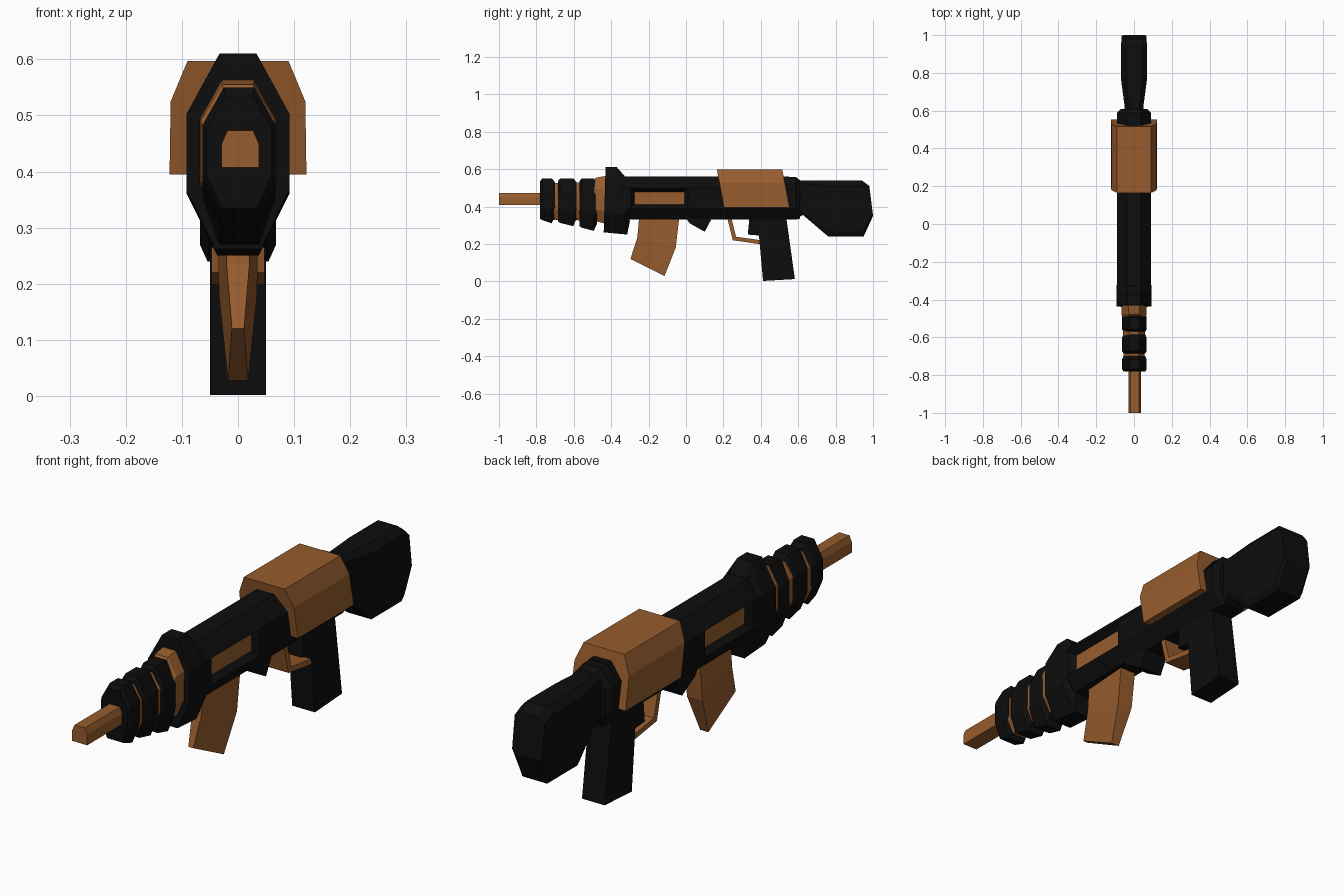
import bpy
import bmesh

cube = bpy.data.objects.get("Cube")
if cube:
    bpy.data.objects.remove(cube, do_unlink=True)


def material(name, rgb):
    mat = bpy.data.materials.new(name)
    mat.use_nodes = True
    mat.diffuse_color = (*rgb, 1)
    mat.node_tree.nodes["Principled BSDF"].inputs["Base Color"].default_value = (*rgb, 1)
    return mat


BLACK = material("matte black", (0.004, 0.004, 0.004))
BROWN = material("copper brown", (0.31, 0.108, 0.027))


def finish(name, bm, *mats):
    bmesh.ops.recalc_face_normals(bm, faces=bm.faces[:])
    mesh = bpy.data.meshes.new(name)
    bm.to_mesh(mesh)
    bm.free()
    for mat in mats:
        mesh.materials.append(mat)
    obj = bpy.data.objects.new(name, mesh)
    bpy.context.collection.objects.link(obj)
    return obj


def loft(rings):
    """Skin a list of equal-length closed rings and cap both ends."""
    bm = bmesh.new()
    loops = [[bm.verts.new(p) for p in ring] for ring in rings]
    for a, b in zip(loops, loops[1:]):
        for i in range(len(a)):
            j = (i + 1) % len(a)
            bm.faces.new((a[i], a[j], b[j], b[i]))
    bm.faces.new(loops[0])
    bm.faces.new(loops[-1])
    bmesh.ops.recalc_face_normals(bm, faces=bm.faces[:])
    return bm


def octagon(y, hw, z0, z1, top=0.42, bottom=0.55, cut=0.27, lean=0, cx=0):
    """Symmetric eight-sided section; lean pushes the lower end along y."""
    h = z1 - z0
    half = [(top * hw, z1), (hw, z1 - cut * h), (hw, z0 + cut * h), (bottom * hw, z0)]
    pts = half + [(-x, z) for x, z in reversed(half)]
    return [(x + cx, y + lean * (z1 - z) / h, z) for x, z in pts]


def prism(name, profile, hw, mat):
    return finish(name, loft([[(s * hw, y, z) for y, z in profile] for s in (-1, 1)]), mat)


# Receiver with a sunken brown window on each side
bm = loft([octagon(y, 0.09, 0.33, 0.56) for y in (-0.4, -0.295, 0.01, 0.55)])
windows = [f for f in bm.faces if abs(f.normal.x) > 0.9
           and -0.2 < f.calc_center_median().y < -0.1]
for face in windows:
    bmesh.ops.inset_individual(bm, faces=[face], thickness=0.027, depth=-0.025)
    face.material_index = 1
finish("receiver", bm, BLACK, BROWN)

# Front collar
finish("front_collar", loft([
    octagon(-0.43, 0.092, 0.262, 0.61, 0.36, 0.45, 0.31, -0.01),
    octagon(-0.37, 0.092, 0.25, 0.61, 0.36, 0.4, 0.31, 0.055),
    octagon(-0.33, 0.09, 0.32, 0.565, lean=0.03)]), BLACK)

# Brown core and the slanted cooling rings around it
finish("barrel_core", loft([
    octagon(-0.76, 0.056, 0.33, 0.525),
    octagon(-0.5, 0.058, 0.325, 0.53),
    octagon(-0.48, 0.066, 0.32, 0.555),
    octagon(-0.42, 0.068, 0.305, 0.565)]), BROWN)
for i, (front, back, low) in enumerate([(-0.78, -0.7, 0.31), (-0.685, -0.585, 0.295),
                                        (-0.57, -0.475, 0.27)]):
    finish(f"cooling_ring_{i + 1}", loft([
        octagon(front, 0.058, low + 0.025, 0.535, cut=0.3, cx=0.002),
        octagon(front + 0.012, 0.065, low + 0.017, 0.55, cut=0.3, cx=0.002),
        octagon(back - 0.018, 0.065, low, 0.55, cut=0.3, cx=0.002),
        octagon(back, 0.058, low + 0.04, 0.53, cut=0.3, cx=0.002)]), BLACK)

# Muzzle barrel with chamfered upper edges
section = [(0.033, 0.407), (0.033, 0.45), (0.023, 0.473),
           (-0.023, 0.473), (-0.033, 0.45), (-0.033, 0.407)]
finish("muzzle_barrel", loft([[(x + 0.004, y, z) for x, z in section]
                              for y in (-1, -0.7)]), BROWN)

# Top cover, leaning backwards towards its lower edge
cover = [(0.09, 0.597), (0.12, 0.525), (0.122, 0.395)]
cover += [(-x, z) for x, z in reversed(cover)]
finish("top_cover", loft([[(x, y + 0.19 * (0.597 - z), z) for x, z in cover]
                          for y in (0.165, 0.515)]), BROWN)

# Rear collar and shoulder stock
finish("rear_collar", loft([
    octagon(0.52, 0.09, 0.33, 0.557),
    octagon(0.588, 0.09, 0.33, 0.557),
    octagon(0.61, 0.07, 0.335, 0.54)]), BLACK)
stock = dict(top=0.62, bottom=0.8, cut=0.1)
finish("shoulder_stock", loft([
    octagon(0.59, 0.052, 0.335, 0.54, **stock),
    octagon(0.625, 0.05, 0.355, 0.54, **stock),
    octagon(0.76, 0.068, 0.24, 0.54, **stock),
    octagon(0.94, 0.068, 0.24, 0.54, lean=0.01, **stock),
    octagon(0.98, 0.066, 0.35, 0.51, lean=0.02, **stock)]), BLACK)

# Pistol grip, trigger guard and underside lug
prism("pistol_grip", [(0.34, 0.35), (0.33, 0.25), (0.39, 0.245), (0.412, 0.002),
                      (0.582, 0.012), (0.535, 0.35)], 0.05, BLACK)
prism("trigger_guard", [(0.22, 0.34), (0.25, 0.22), (0.4, 0.198), (0.4, 0.22),
                        (0.268, 0.238), (0.242, 0.34)], 0.047, BROWN)
prism("underside_lug", [(-0.01, 0.35), (0.02, 0.31), (0.1, 0.265), (0.145, 0.35)],
      0.053, BLACK)

# Curved magazine: front and back points with half-width at each level
levels = [(-0.25, 0.35, -0.035, 0.35, 0.036), (-0.26, 0.235, -0.055, 0.18, 0.034),
          (-0.297, 0.12, -0.115, 0.028, 0.018)]
finish("magazine", loft([[(-hw * 0.6, yf, zf), (hw * 0.6, yf, zf), (hw, yb, zb), (-hw, yb, zb)]
                         for yf, zf, yb, zb, hw in levels]), BROWN)
